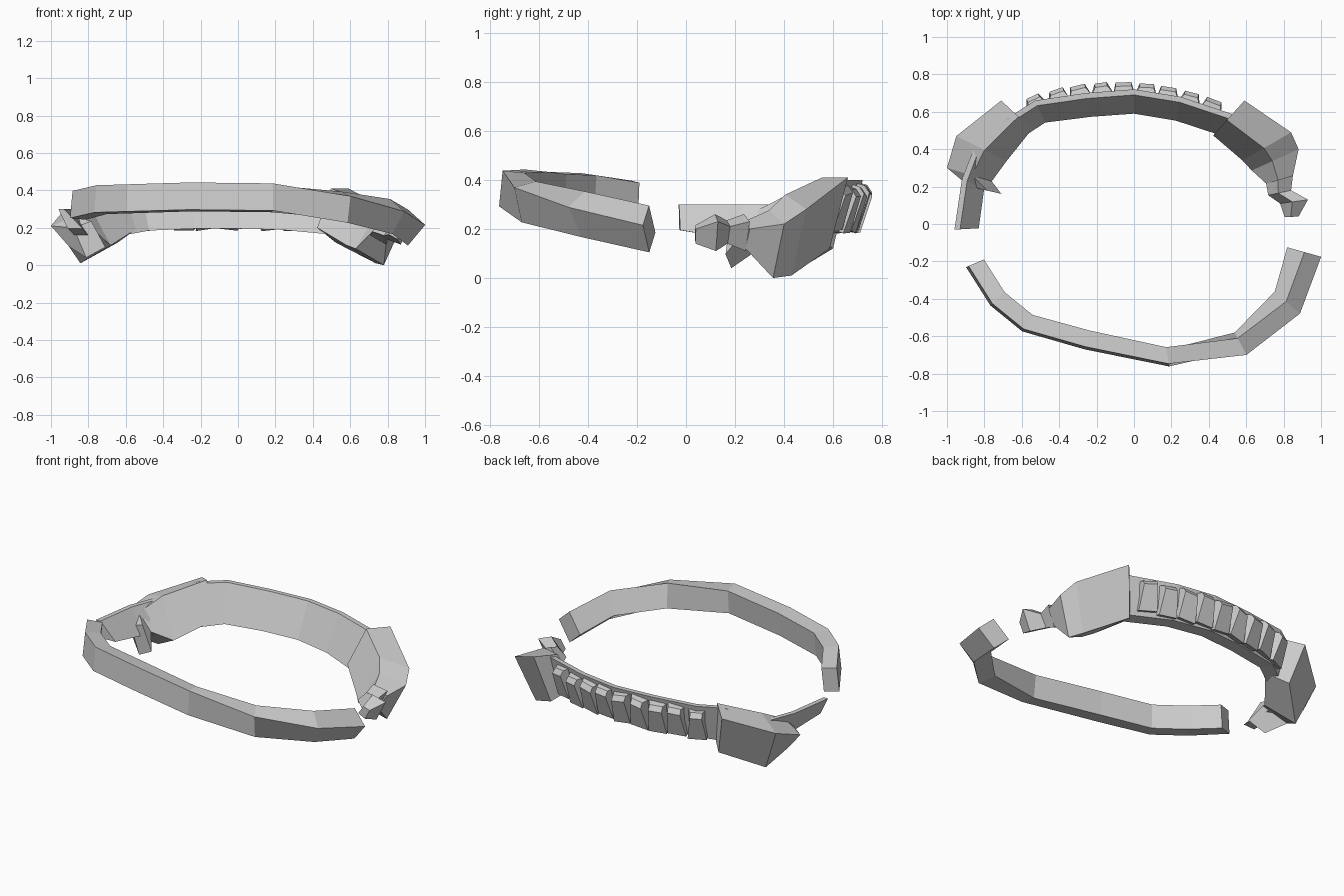
import bpy
import bmesh
import random
from math import cos, sin
from mathutils import Vector

random.seed(4)

default_cube = bpy.data.objects.get("Cube")
if default_cube:
    bpy.data.objects.remove(default_cube, do_unlink=True)

# One plain grey for every part
GREY = (0.6, 0.6, 0.6, 1)
material = bpy.data.materials.new("plain grey")
material.use_nodes = True
material.diffuse_color = GREY
material.node_tree.nodes["Principled BSDF"].inputs["Base Color"].default_value = GREY


def outward_from(x, y, squash):
    """Horizontal direction facing away from the oval ring at a point."""
    return Vector((x, squash * y, 0)).normalized()


def place(x, y, profile, squash=1.7):
    """Stand a profile of (outward offset, height) pairs on the ring."""
    outward = outward_from(x, y, squash)
    return [Vector((x, y, height)) + outward * offset for offset, height in profile]


def add_loft(bm, sections):
    """Skin a row of matching cross-sections and cap both ends."""
    rings = [[bm.verts.new(point) for point in section] for section in sections]
    sides = len(rings[0])
    for ring, following in zip(rings, rings[1:]):
        for i in range(sides):
            j = (i + 1) % sides
            bm.faces.new((ring[i], ring[j], following[j], following[i]))
    bm.faces.new(rings[0])
    bm.faces.new(rings[-1])


def finish(bm, name):
    """Turn the bmesh into a flat-shaded object."""
    bmesh.ops.recalc_face_normals(bm, faces=bm.faces)
    mesh = bpy.data.meshes.new(name)
    bm.to_mesh(mesh)
    bm.free()
    mesh.materials.append(material)
    part = bpy.data.objects.new(name, mesh)
    bpy.context.collection.objects.link(part)


def build_loft(name, section_rule, stations):
    bm = bmesh.new()
    add_loft(bm, [section_rule(*station) for station in stations])
    finish(bm, name)


# Section rules run: top inner, top outer, bottom outer, bottom inner

def front_section(x, y, z):
    """Rectangle about a centre point, rolling outwards towards the left end."""
    lean = max(-0.1, 1.4 * (x - 0.4))
    half_width, half_height = 0.047 + 0.02 * lean, 0.073
    corners = [(-half_width, half_height), (half_width, half_height),
               (half_width, -half_height), (-half_width, -half_height)]
    return place(x, y, [(u * cos(lean) + v * sin(lean),
                         z + v * cos(lean) - u * sin(lean)) for u, v in corners])


def back_section(x, y):
    """Tall band with a thin top edge and a foot reaching inwards."""
    top = min(0.4, max(0.3, 0.3 + 0.6 * (y - 0.42)))
    bottom = 0.12 + min(0.075, abs(y - 0.4) / 4)
    return place(x, y, [(-0.03, top), (0, top), (-0.05, bottom), (-0.13, bottom)])


def block_section(x, y, top, bottom, size):
    """Slanted block hung inwards from its outer top edge."""
    inner_top = min(0.41, top + 0.05 * size)
    return place(x, y, [(-0.14 * size, inner_top), (0, top), (-0.1 * size, bottom),
                        (-0.25 * size, bottom + 0.08 * size)], squash=1)


# Front strap, twisting over towards its left end
build_loft("front_strap", front_section, [
    (-0.85, -0.21, 0.32),
    (-0.73, -0.4, 0.35),
    (-0.57, -0.53, 0.355),
    (-0.25, -0.62, 0.365),
    (0.18, -0.71, 0.36),
    (0.57, -0.64, 0.31),
    (0.82, -0.42, 0.26),
    (0.91, -0.15, 0.2),
])

# Back strap, from its free right end into the left block
build_loft("back_strap", back_section, [
    (-0.96, -0.03),
    (-0.92, 0.24),
    (-0.85, 0.42),
    (-0.67, 0.57),
    (-0.53, 0.66),
    (-0.26, 0.7),
    (0, 0.72),
    (0.25, 0.68),
    (0.55, 0.58),
])

# Heavy clasp blocks where the back strap thickens
build_loft("right_block", block_section, [
    (-0.71, 0.66, 0.37, 0.12, 0.9),
    (-0.95, 0.47, 0.27, 0.01, 1.2),
    (-1, 0.3, 0.21, 0.1, 1),
    (-0.88, 0.2, 0.2, 0.04, 0.7),
])
build_loft("left_block", block_section, [
    (0.59, 0.66, 0.41, 0.12, 1),
    (0.84, 0.49, 0.28, 0.01, 1.2),
    (0.88, 0.4, 0.22, 0, 1.1),
    (0.85, 0.26, 0.2, 0.12, 0.6),
])

# Broken, jagged end of the left block
build_loft("left_broken_tip", block_section, [
    (0.85, 0.26, 0.23, 0.11, 0.6),
    (0.84, 0.18, 0.21, 0.14, 0.5),
    (0.93, 0.13, 0.23, 0.11, 0.6),
    (0.88, 0.04, 0.2, 0.14, 0.3),
])

# Row of upright ribs along the outside of the back strap
RIB_COUNT = 9
ribs = bmesh.new()
for index in range(RIB_COUNT):
    x = -0.53 + 0.95 * index / (RIB_COUNT - 1)
    y = 0.72 - 0.06 * x - 0.36 * x * x
    outward = outward_from(x, y, 1.7)
    along = Vector((outward.y, -outward.x, 0))
    profile = [(-0.02, 0.38), (0.015, 0.37), (0.035, 0.34), (-0.015, 0.19), (-0.07, 0.21)]
    sections = []
    for side in (-1, 1):
        # The inner corners spread wider than the outer ridge
        spread = random.uniform(0.03, 0.045)
        half_widths = [spread if offset > 0 else 0.055 for offset, height in profile]
        jitter = Vector((0, 0, random.uniform(-0.01, 0.01)))
        points = place(x, y, profile)
        sections.append([point + along * (side * half) + jitter
                         for point, half in zip(points, half_widths)])
    add_loft(ribs, sections)
finish(ribs, "back_ribs")
